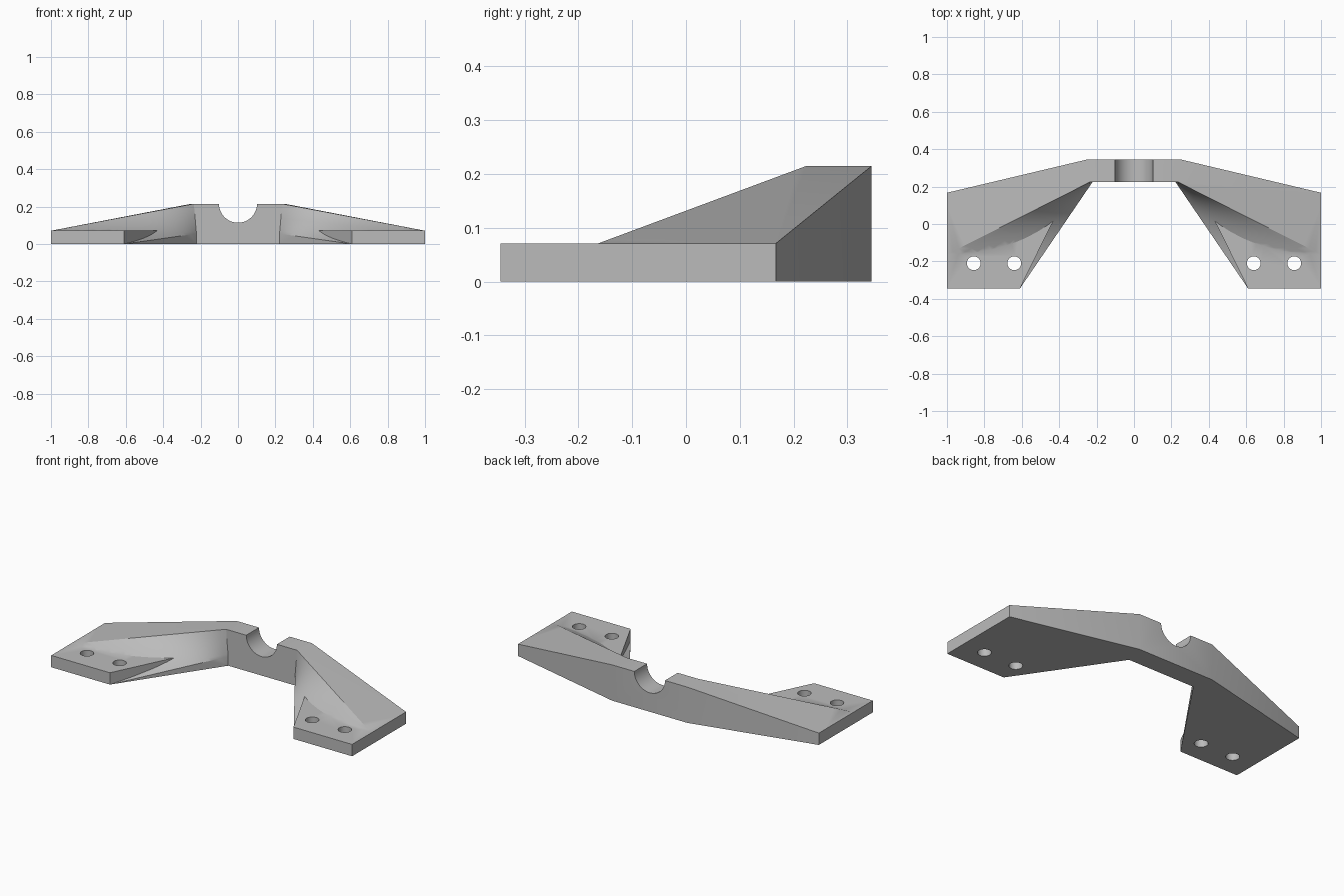
import bpy, bmesh, math
from mathutils import Vector

if "Cube" in bpy.data.objects:
    bpy.data.objects.remove(bpy.data.objects["Cube"])

grey = bpy.data.materials.new("plain grey")
grey.use_nodes = True
colour = (0.5, 0.5, 0.5, 1)
grey.diffuse_color = colour
grey.node_tree.nodes["Principled BSDF"].inputs["Base Color"].default_value = colour

TOP, PAD, BACK, FRONT = 0.215, 0.071, 0.345, 0.224


def finish(bm, name):
    bmesh.ops.recalc_face_normals(bm, faces=bm.faces)
    mesh = bpy.data.meshes.new(name)
    bm.to_mesh(mesh)
    bm.free()
    obj = bpy.data.objects.new(name, mesh)
    bpy.context.collection.objects.link(obj)
    mesh.materials.append(grey)
    return obj


def prism(name, outline, z0, z1):
    bm = bmesh.new()
    base = bm.faces.new([bm.verts.new((x, y, z0)) for x, y in outline])
    new = bmesh.ops.extrude_face_region(bm, geom=[base])["geom"]
    bmesh.ops.translate(bm, vec=(0, 0, z1 - z0),
                        verts=[v for v in new if isinstance(v, bmesh.types.BMVert)])
    return finish(bm, name)


def apply(obj, kind, **settings):
    bpy.context.view_layer.objects.active = obj
    mod = obj.modifiers.new(kind.title(), kind)
    for key, value in settings.items():
        setattr(mod, key, value)
    bpy.ops.object.modifier_apply(modifier=mod.name)


def combine(obj, other, operation):
    apply(obj, 'BOOLEAN', object=other, operation=operation, solver='EXACT')
    bpy.data.objects.remove(other)


# Half of the arched body, with a twisted ruled surface on its inner side
bm = bmesh.new()
v = lambda *co: bm.verts.new(co)
inner_top, outer_top = Vector((0.236, FRONT, TOP)), Vector((1, -0.163, PAD))
inner_low, outer_low = Vector((0.222, FRONT, 0.055)), Vector((0.61, -0.345, 0))
N, M = 24, 10
grid = []
for i in range(N + 1):
    low, high = inner_low.lerp(outer_low, i / N), inner_top.lerp(outer_top, i / N)
    grid.append([bm.verts.new(low.lerp(high, j / M)) for j in range(M + 1)])
for a, b in zip(grid, grid[1:]):
    for j in range(M):
        bm.faces.new((a[j], b[j], b[j + 1], a[j + 1]))
low_row, high_row = [c[0] for c in grid], [c[-1] for c in grid]
mid_ft, mid_fb = v(0, FRONT, TOP), v(0, FRONT, 0)
mid_bt, mid_bb = v(0, BACK, TOP), v(0, BACK, 0)
bend_t, bend_b = v(0.25, BACK, TOP), v(0.25, BACK, 0)
tip_t, tip_b = v(1, 0.167, PAD), v(1, 0.167, 0)
corner, foot = v(0.222, FRONT, 0), v(1, -0.163, 0)
for loop in (
        [mid_fb, corner] + grid[0] + [mid_ft],
        [corner] + low_row,
        grid[-1] + [foot],
        high_row + [tip_t, bend_t],
        [mid_ft, high_row[0], bend_t, mid_bt],
        [mid_bt, bend_t, bend_b, mid_bb],
        [bend_t, tip_t, tip_b, bend_b],
        [tip_t, high_row[-1], foot, tip_b],
        [mid_fb, corner, low_row[-1], foot, tip_b, bend_b, mid_bb]):
    bm.faces.new(loop)
bracket = finish(bm, "arched_bracket")
apply(bracket, 'MIRROR', use_clip=True)

# Flat mounting pads with two screw holes each
for s in (1, -1):
    pad = prism("mounting_pad", [(s * x, y) for x, y in (
        (0.61, -0.345), (1, -0.345), (1, 0.1), (0.46, 0.1), (0.425, 0.031))], 0, PAD)
    combine(bracket, pad, 'UNION')
for x in (-0.857, -0.64, 0.64, 0.857):
    ring = [2 * math.pi * k / 32 for k in range(32)]
    hole = prism("screw_hole", [(x + 0.037 * math.cos(a), -0.21 + 0.037 * math.sin(a))
                                for a in ring], -0.1, 0.3)
    combine(bracket, hole, 'DIFFERENCE')

# Half-round saddle in the middle of the arch
bpy.ops.mesh.primitive_cylinder_add(vertices=64, radius=0.102, depth=0.5,
                                    location=(0, 0.285, TOP + 0.001),
                                    rotation=(math.pi / 2, 0, 0))
saddle = bpy.context.object
saddle.data.materials.append(grey)
combine(bracket, saddle, 'DIFFERENCE')

bpy.ops.object.select_all(action='DESELECT')
bracket.select_set(True)
bpy.context.view_layer.objects.active = bracket
bpy.ops.object.shade_smooth_by_angle(angle=math.radians(25))
